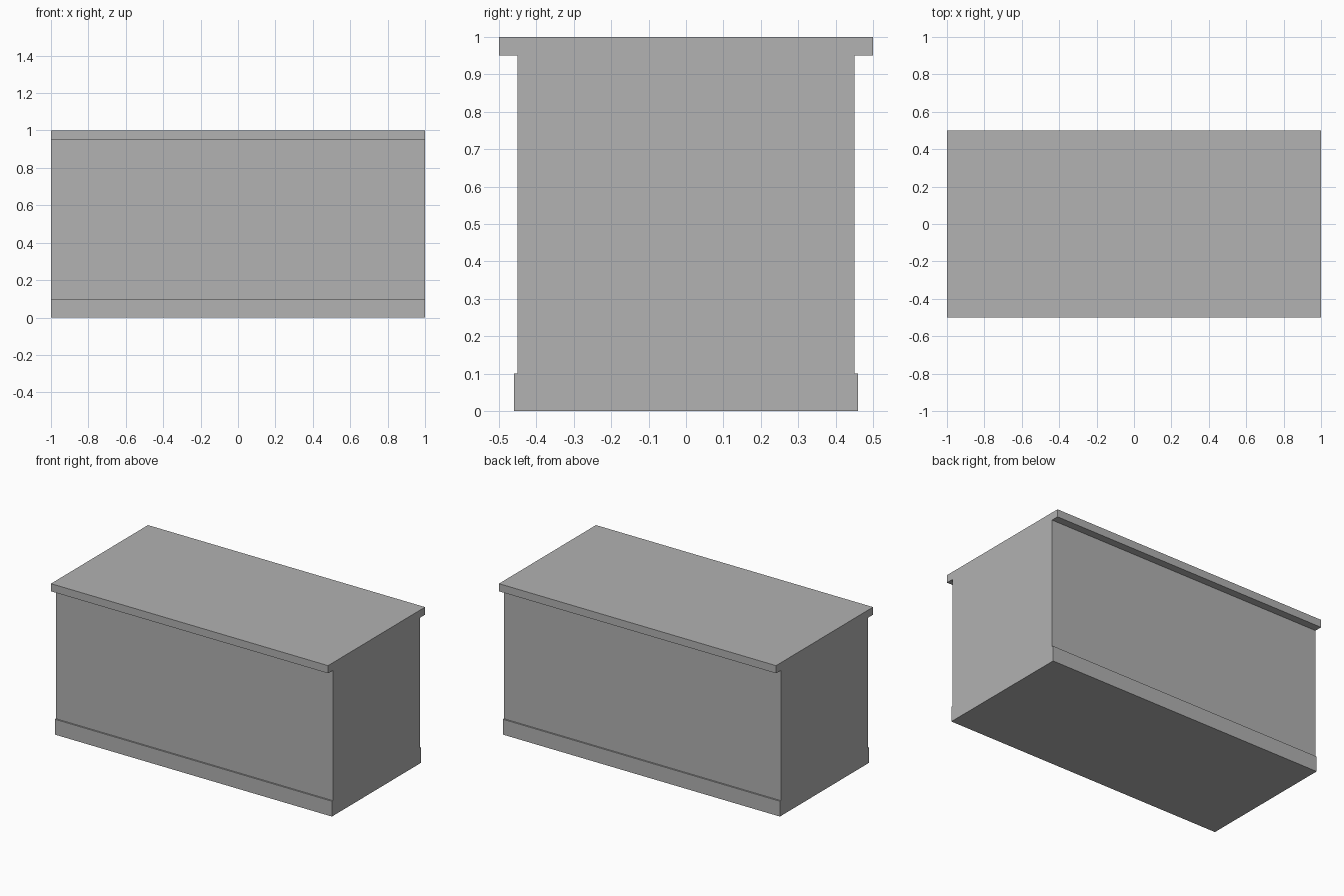
import bpy
import bmesh

cube = bpy.data.objects.get("Cube")
if cube:
    bpy.data.objects.remove(cube, do_unlink=True)

# Plain grey finish
GREY = (0.445, 0.445, 0.445, 1.0)
grey = bpy.data.materials.new("plain grey")
grey.use_nodes = True
grey.diffuse_color = GREY
grey.node_tree.nodes["Principled BSDF"].inputs["Base Color"].default_value = GREY

# Half cross-section: plinth, body, overhanging worktop
half = [(0.46, 0), (0.46, 0.1), (0.45, 0.1), (0.45, 0.95), (0.5, 0.95), (0.5, 1)]
outline = half + [(-y, z) for y, z in reversed(half)]

# Counter: the mirrored section swept along its length
bm = bmesh.new()
end = bm.faces.new([bm.verts.new((-1, y, z)) for y, z in outline])
swept = bmesh.ops.extrude_face_region(bm, geom=[end], use_keep_orig=True)["geom"]
bmesh.ops.translate(bm, vec=(2, 0, 0),
                    verts=[v for v in swept if isinstance(v, bmesh.types.BMVert)])
bmesh.ops.recalc_face_normals(bm, faces=bm.faces)

mesh = bpy.data.meshes.new("counter")
bm.to_mesh(mesh)
bm.free()
mesh.materials.append(grey)
bpy.context.collection.objects.link(bpy.data.objects.new("counter", mesh))
